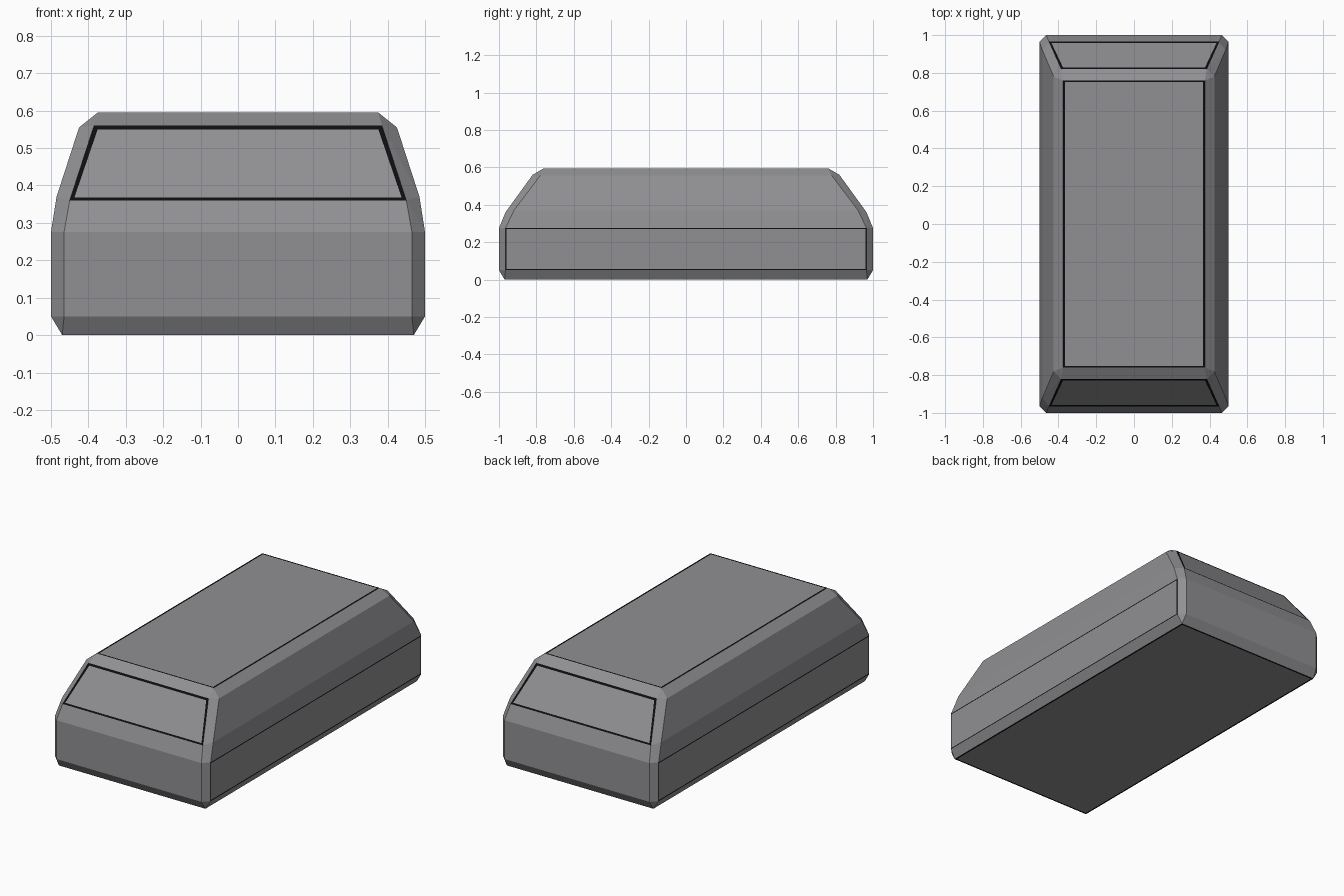
import bpy, bmesh, math

if "Cube" in bpy.data.objects:
    bpy.data.objects.remove(bpy.data.objects["Cube"])

def material(name, rgb):
    m = bpy.data.materials.new(name)
    m.diffuse_color = (*rgb, 1)
    m.use_nodes = True
    m.node_tree.nodes["Principled BSDF"].inputs["Base Color"].default_value = m.diffuse_color
    return m

grey = material("warm grey", (0.28, 0.276, 0.29))
black = material("black seam", (0.004, 0.004, 0.005))

# One quadrant of the chamfered block, bottom to top
quadrant = [
    (.47, .97, 0),
    (.50, .965, .05), (.465, 1.0, .05),
    (.50, .965, .275), (.465, 1.0, .275),
    (.485, .92, .37), (.45, .965, .36),
    (.425, .78, .555), (.385, .82, .56),
    (.375, .76, .595),
]
bm = bmesh.new()
for x, y, z in quadrant:
    for sx in (-1, 1):
        for sy in (-1, 1):
            bm.verts.new((x * sx, y * sy, z))
bmesh.ops.convex_hull(bm, input=bm.verts[:])
bmesh.ops.dissolve_limit(bm, angle_limit=math.radians(1.5),
                         verts=bm.verts[:], edges=bm.edges[:])
bmesh.ops.recalc_face_normals(bm, faces=bm.faces[:])

# Flush dark seams around the main panels
def seam_width(f):
    n, a = f.normal, f.calc_area()
    if abs(n.z) > .99:
        return .013                      # roof and underside
    if abs(n.y) > .5 and n.z > .5 and abs(n.x) < .01 and a > .15:
        return .016                      # sloped ends
    if abs(n.x) > .99:
        return .008                      # lower flanks
    return 0

for f, w in [(f, seam_width(f)) for f in bm.faces]:
    if w:
        rim = bmesh.ops.inset_individual(bm, faces=[f], thickness=w, depth=0)
        for r in rim["faces"]:
            if r is not f:
                r.material_index = 1

mesh = bpy.data.meshes.new("block_body")
bm.to_mesh(mesh)
bm.free()
mesh.materials.append(grey)
mesh.materials.append(black)
body = bpy.data.objects.new("block_body", mesh)
bpy.context.collection.objects.link(body)
